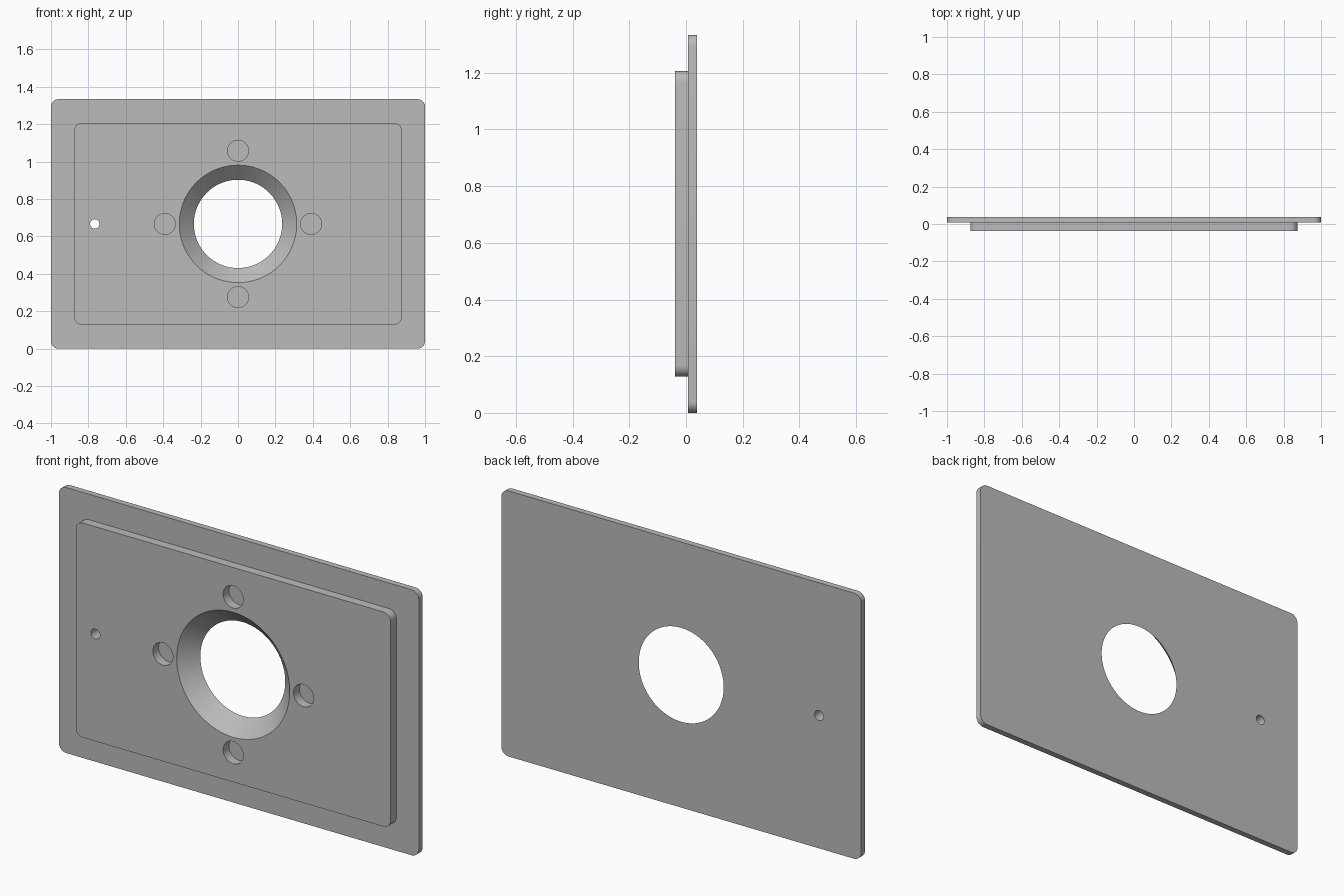
import bpy, bmesh
from math import sin, cos, pi, radians
from mathutils import Matrix, Vector

cube = bpy.data.objects.get("Cube")
if cube:
    bpy.data.objects.remove(cube, do_unlink=True)

MID_Z = 0.667
FRONT, STEP, BACK = -0.038, 0.007, 0.038

grey = bpy.data.materials.new("plain grey")
grey.use_nodes = True
colour = (0.5, 0.5, 0.5, 1)
grey.diffuse_color = colour
grey.node_tree.nodes["Principled BSDF"].inputs["Base Color"].default_value = colour


def finish(name, bm):
    bmesh.ops.recalc_face_normals(bm, faces=bm.faces)
    mesh = bpy.data.meshes.new(name)
    bm.to_mesh(mesh)
    bm.free()
    mesh.materials.append(grey)
    obj = bpy.data.objects.new(name, mesh)
    bpy.context.collection.objects.link(obj)
    return obj


def rounded_plate(name, half_w, half_h, y0, y1, radius, steps=8):
    """Upright rectangle with rounded corners, extruded along y."""
    bm = bmesh.new()
    verts = []
    for i, (sx, sz) in enumerate([(1, 1), (-1, 1), (-1, -1), (1, -1)]):
        for k in range(steps + 1):
            a = (i + k / steps) * pi / 2
            verts.append(bm.verts.new((sx * (half_w - radius) + radius * cos(a), y0,
                                       MID_Z + sz * (half_h - radius) + radius * sin(a))))
    face = bm.faces.new(verts)
    extruded = bmesh.ops.extrude_face_region(bm, geom=[face])["geom"]
    moved = [v for v in extruded if isinstance(v, bmesh.types.BMVert)]
    bmesh.ops.translate(bm, verts=moved, vec=(0, y1 - y0, 0))
    return finish(name, bm)


def round_cutter(name, x, z, y0, y1, r0, r1, sides):
    """Cylinder or cone along y, radius r0 at y0 and r1 at y1."""
    bm = bmesh.new()
    place = Matrix.Translation(Vector((x, (y0 + y1) / 2, z))) @ Matrix.Rotation(radians(-90), 4, 'X')
    bmesh.ops.create_cone(bm, cap_ends=True, segments=sides, radius1=r0, radius2=r1,
                          depth=y1 - y0, matrix=place)
    obj = finish(name, bm)
    obj.hide_render = True
    return obj


def combine(target, other, operation):
    """Apply a boolean and remove the helper."""
    mod = target.modifiers.new(operation.lower(), 'BOOLEAN')
    mod.operation, mod.object, mod.solver = operation, other, 'EXACT'
    bpy.context.view_layer.objects.active = target
    bpy.ops.object.modifier_apply(modifier=mod.name)
    bpy.data.objects.remove(other, do_unlink=True)


# Flange plate with the raised front panel (overlapping slightly, then joined)
plate = rounded_plate("stepped_plate", 1.0, MID_Z, STEP, BACK, 0.04)
panel = rounded_plate("raised_panel", 0.875, 0.539, FRONT, STEP + 0.01, 0.04)
combine(plate, panel, 'UNION')

# Countersunk central opening, cone carried past both faces
over = 0.02
slope = (0.314 - 0.236) / (BACK - FRONT)
combine(plate, round_cutter("opening_cutter", 0, MID_Z, FRONT - over, BACK + over,
                            0.314 + slope * over, 0.236 - slope * over, 96), 'DIFFERENCE')

# Four blind holes around the opening
for i in range(4):
    a = i * pi / 2
    combine(plate, round_cutter("blind_hole_cutter", 0.391 * cos(a), MID_Z + 0.391 * sin(a),
                                FRONT - over, STEP + 0.001, 0.056, 0.056, 48), 'DIFFERENCE')

# Small through hole near the edge
combine(plate, round_cutter("pin_hole_cutter", -0.766, MID_Z, FRONT - over, BACK + over,
                            0.025, 0.025, 32), 'DIFFERENCE')

# Smooth rounded walls, keep the rims sharp
bpy.ops.object.select_all(action='DESELECT')
plate.select_set(True)
bpy.context.view_layer.objects.active = plate
bpy.ops.object.shade_smooth_by_angle(angle=radians(30))
